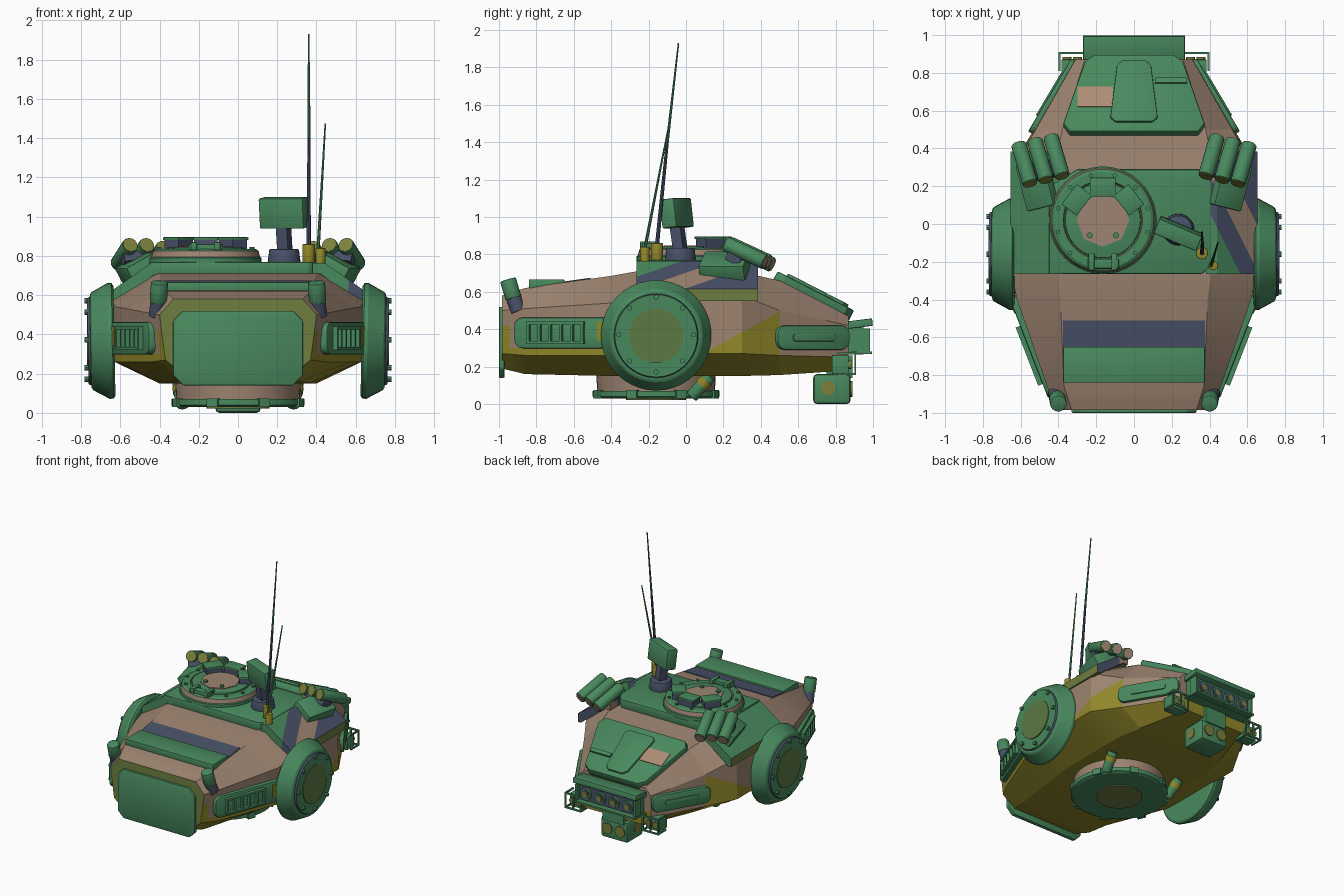
import bpy, bmesh, math
from mathutils import Matrix, Vector, Euler

if "Cube" in bpy.data.objects:
    bpy.data.objects.remove(bpy.data.objects["Cube"])


def material(name, r, g, b):
    m = bpy.data.materials.new(name)
    col = [(c / 255) ** 2.2 for c in (r, g, b)] + [1]
    m.use_nodes = True
    m.diffuse_color = col
    m.node_tree.nodes["Principled BSDF"].inputs["Base Color"].default_value = col
    return m


GREEN = material("green paint", 74, 136, 94)
BROWN = material("brown paint", 156, 131, 112)
NAVY = material("slate paint", 74, 82, 104)
OLIVE = material("olive paint", 144, 135, 46)
MOSS = material("moss paint", 110, 125, 66)
FERN = material("fern paint", 90, 121, 68)
TAN = material("light tan paint", 172, 140, 116)
LENS = material("amber lens", 122, 127, 62)
parts = []


def make(name, bm, mats, mirror=False, rule=None, bevel=0):
    if bevel:
        edges = [e for e in bm.edges if e.calc_face_angle(0) > 0.6]
        bmesh.ops.bevel(bm, geom=edges, offset=bevel, segments=2, affect='EDGES', profile=0.5)
    bmesh.ops.recalc_face_normals(bm, faces=bm.faces[:])
    bm.normal_update()
    if rule:
        for f in bm.faces:
            f.material_index = rule(f.calc_center_median(), f.normal)
    mesh = bpy.data.meshes.new(name)
    bm.to_mesh(mesh)
    bm.free()
    for m in mats if isinstance(mats, list) else [mats]:
        mesh.materials.append(m)
    ob = bpy.data.objects.new(name, mesh)
    bpy.context.collection.objects.link(ob)
    if mirror:
        ob.modifiers.new("Mirror", 'MIRROR').use_mirror_merge = False
    parts.append(ob)


def frame(o, x, n):
    x, n = Vector(x).normalized(), Vector(n).normalized()
    m = Matrix((x, n.cross(x), n)).transposed().to_4x4()
    m.translation = o
    return m


def boxes(name, items, mat, mirror=False, bevel=0, base=Matrix()):
    bm = bmesh.new()
    for loc, size, *rot in items:
        m = base @ Matrix.LocRotScale(Vector(loc), Euler(rot[0] if rot else (0, 0, 0)), Vector(size))
        bmesh.ops.create_cube(bm, size=1, matrix=m)
    make(name, bm, mat, mirror, None, bevel)


def rods(name, items, mat, mirror=False, seg=20, bevel=0):
    bm = bmesh.new()
    for a, b, r, *r2 in items:
        a, b = Vector(a), Vector(b)
        m = Matrix.Translation((a + b) / 2) @ (b - a).to_track_quat('Z', 'Y').to_matrix().to_4x4()
        bmesh.ops.create_cone(bm, cap_ends=True, segments=seg, radius1=r, radius2=r2[0] if r2 else r,
                              depth=(b - a).length, matrix=m)
    make(name, bm, mat, mirror, None, bevel)


def cut(bm, co, no):
    bmesh.ops.bisect_plane(bm, geom=bm.verts[:] + bm.edges[:] + bm.faces[:], plane_co=co, plane_no=no)


def prism(name, pts, z0, z1, mat, base=Matrix(), mirror=False, bevel=0, rule=None, cuts=()):
    bm = bmesh.new()
    f = bm.faces.new([bm.verts.new(base @ Vector((x, y, z0))) for x, y in pts])
    new = bmesh.ops.extrude_face_region(bm, geom=[f])["geom"]
    shift = base.to_3x3() @ Vector((0, 0, z1 - z0))
    bmesh.ops.translate(bm, verts=[v for v in new if isinstance(v, bmesh.types.BMVert)], vec=shift)
    for co, no in cuts:
        cut(bm, co, no)
    make(name, bm, mat, mirror, rule, bevel)


def lathe(name, profile, base, mat, mirror=False, rule=None, n=40):
    bm = bmesh.new()
    vs = [bm.verts.new(base @ Vector((r, 0, h))) for r, h in profile]
    edges = [bm.edges.new(p) for p in zip(vs, vs[1:])]
    bmesh.ops.spin(bm, geom=vs + edges, cent=base.translation, axis=base.col[2].xyz,
                   angle=math.tau, steps=n, use_merge=False)
    bmesh.ops.remove_doubles(bm, verts=bm.verts[:], dist=0.0005)
    make(name, bm, mat, mirror, rule)


def rounded(w, h, r, n=4):
    pts = []
    for q, (sx, sy) in enumerate([(1, 1), (-1, 1), (-1, -1), (1, -1)]):
        for i in range(n + 1):
            a = (q + i / n) * math.pi / 2
            pts.append((sx * (w / 2 - r) + r * math.cos(a), sy * (h / 2 - r) + r * math.sin(a)))
    return pts


def ring(center, radius, count, start=0):
    for i in range(count):
        a = start + math.tau * i / count
        yield a, center[0] + radius * math.cos(a), center[1] + radius * math.sin(a)


# Hull: lofted eight-sided sections, painted by height
sections = [
    (-0.985, (.27, .19), (.37, .27), (.40, .50), (.33, .58)),
    (-0.86, (.31, .16), (.44, .26), (.46, .51), (.37, .62)),
    (-0.4, (.38, .15), (.62, .26), (.62, .54), (.39, .685)),
    (-0.25, (.4, .15), (.65, .27), (.65, .57), (.41, .712)),
    (0.3, (.4, .15), (.65, .27), (.64, .58), (.42, .705)),
    (0.5, (.36, .155), (.53, .26), (.52, .5), (.38, .66)),
    (0.87, (.25, .18), (.31, .25), (.31, .42), (.26, .47))]
bm = bmesh.new()
loops = []
for y, *half in sections:
    outline = half + [(-x, z) for x, z in reversed(half)]
    loops.append([bm.verts.new((x, y, z)) for x, z in outline])
for a, b in zip(loops, loops[1:]):
    for i in range(8):
        bm.faces.new((a[i], a[(i + 1) % 8], b[(i + 1) % 8], b[i]))
bm.faces.new(loops[0])
bm.faces.new(loops[-1])
for axis, places in ((2, (.3, .42)), (1, (-.94, -.5, .13, .5))):
    for p in places:
        unit = Vector([float(k == axis) for k in range(3)])
        cut(bm, unit * p, unit)
cut(bm, (0, 0, .22), (0, -.55, 1))


def hull_paint(c, n):
    if n.y < -0.95:
        return 2
    if .13 < c.y < .5:
        limit = min(.5, .22 + .55 * c.y)
    elif c.y < -.94 or -.5 < c.y < -.4:
        limit = .42
    else:
        limit = .3 if c.y < .4 else .27
    return 1 if c.z < limit else 0


make("hull", bm, [BROWN, OLIVE, MOSS], rule=hull_paint)

# Front plate and front deck panel
prism("front_plate", [(-.28, .14), (.28, .14), (.33, .19), (.33, .47), (.28, .52), (-.28, .52), (-.33, .47), (-.33, .19)],
      -.03, 0, GREEN, frame((0, -1, 0), (1, 0, 0), (0, -1, 0)), bevel=.006)
boxes("front_deck_panel", [((0, -.745, .642), (.75, .19, .05))], GREEN, bevel=.005)
boxes("front_deck_stripe", [((0, -.58, .655), (.75, .14, .02), (.14, 0, 0))], NAVY)

# Front corner stalks
rods("stalk_feet", [((.415, -.895, .495), (.405, -.925, .575), .04)], NAVY, True)
rods("stalk_heads", [((.406, -.922, .565), (.4, -.952, .665), .044)], GREEN, True, bevel=.006)

# Front side vents with ladder grilles
vent = frame((.53, -.645, .38), (.36, .93, 0), (.93, -.36, 0))
prism("side_vents", rounded(.57, .165, .05), -.03, .03, GREEN, vent, True, .008)
bars = [((-.04, s * .052, .04), (.33, .016, .03)) for s in (-1, 1)]
bars += [((-.195 + i * .062, 0, .04), (.014, .1, .025)) for i in range(6)]
boxes("vent_grilles", bars, GREEN, True, base=vent)
boxes("vent_end_patches", [((.22, .01, .031), (.05, .1, .008))], OLIVE, True, base=vent)

# Rear side panels
panel = frame((.422, .67, .355), (-.51, .86, 0), (.86, .51, 0))
prism("rear_side_panels", rounded(.45, .13, .05), -.03, .028, GREEN, panel, True, .008)
prism("rear_side_ribs", rounded(.26, .04, .015), .02, .036, GREEN, panel, True, .003)

# Side drums: flat-faced tapered rims, leaning slightly
drum = frame((0, -.16, .38), (0, 1, 0), (1, 0, -.02))
lathe("side_drums", [(0, .63), (.28, .63), (.295, .64), (.295, .66), (.25, .742), (.238, .75), (.225, .752), (.22, .765), (0, .765)],
      drum, [GREEN, NAVY], True, lambda c, n: int(.754 < c.x and abs(n.x) < .8))
rods("drum_centers", [((.76, -.16, .365), (.77, -.16, .365), .145)], FERN, True, 32)
rods("drum_bolts", [((.755, y, z), (.782, y, z), .014) for a, y, z in ring((-.16, .372), .2, 8)], GREEN, True, 8)

# Roof deck and sloped shoulders
prism("roof_deck", [(-.45, -.265), (.36, -.265), (.41, -.22), (.41, .23), (.35, .29), (-.3, .29), (-.45, .2)],
      .7, .77, GREEN, bevel=.01)
for side, s in (("left", 1), ("right", -1)):
    def camo(c, n):
        if n.z < -0.3 or (c.z < .6 and c.y > 0):
            return 3
        f = c.y + 2 * (c.x - .55)
        if c.x < 0 or f < -.24:
            return 0
        return 1 if f < -.04 or f > .2 else 2
    stripes = [((.55, f, 0), (2, 1, 0)) for f in (-.24, -.04, .2)]
    prism(side + "_shoulder", [(.38, .765), (.44, .765), (.655, .615), (.655, .55), (.63, .55), (.42, .71), (.38, .71)],
          .265 * s, -.385 * s, [GREEN, NAVY, BROWN, MOSS], frame((0, 0, 0), (s, 0, 0), (0, -s, 0)),
          cuts=[((0, .03, 0), (0, 1, 0))] + stripes, rule=camo)

# Smoke launchers
boxes("launcher_boxes", [((.5, .21, .725), (.17, .25, .12), (0, .5, -.25))], GREEN, True, .01)
boxes("launcher_brackets", [((.48, .28, .79), (.22, .08, .05), (-.45, .1, -.25))], NAVY, True)
tubes = [(Vector((x, .235 + k, z)), Vector((x + .06, .44 + k, z - .095)))
         for x, k, z in ((.55, -.02, .855), (.465, 0, .855), (.38, .02, .84))]
rods("launcher_tubes", [(a, b, .041) for a, b in tubes], GREEN, True, bevel=.005)
rods("launcher_front_caps", [(a.lerp(b, -.02), a, .037) for a, b in tubes], LENS, True)
rods("launcher_rear_caps", [(b, b.lerp(a, -.02), .034) for a, b in tubes], BROWN, True)

# Commander cupola
C = (-.165, .02)
lathe("cupola_ring", [(.285, .76), (.285, .79), (.278, .795), (.27, .825), (.255, .835), (.21, .835), (.205, .82), (0, .82)],
      Matrix.Translation((*C, 0)), [GREEN, BROWN], rule=lambda c, n: int(abs(n.z) < .5 and .79 < c.z < .83))
rods("cupola_hatch", [((*C, .81), (*C, .842), .2)], GREEN, seg=40, bevel=.005)
rods("cupola_hatch_center", [((*C, .84), (*C, .847), .14)], BROWN, seg=8)
rods("cupola_bolts", [((x, y, .83), (x, y, .845), .012) for a, x, y in ring(C, .245, 12, .26)], GREEN, seg=8)
scopes = [(a, C[0] + .175 * math.cos(a), C[1] + .175 * math.sin(a)) for a in map(math.radians, (38, 90, 142))]
boxes("periscope_bodies", [((x, y, .86), (.09, .12, .05), (0, 0, a)) for a, x, y in scopes], NAVY)
boxes("periscope_lids", [((x, y, .888), (.1, .135, .014), (0, 0, a)) for a, x, y in scopes], GREEN, bevel=.003)
boxes("cupola_hinge", [((C[0], -.21, .845), (.17, .05, .03)), ((-.225, -.2, .85), (.03, .09, .04)),
                       ((-.105, -.2, .85), (.03, .09, .04))], GREEN, bevel=.004)
rods("hatch_knobs", [((C[0] + d, -.06, .84), (C[0] + d, -.06, .86), .016) for d in (-.07, .07)], GREEN, seg=10)

# Sensor head on a post
rods("sensor_base", [((.235, -.03, .76), (.235, -.03, .835), .085, .075)], NAVY, seg=28, bevel=.006)
boxes("sensor_post", [((.235, -.04, .89), (.06, .06, .14), (.15, 0, -.4))], NAVY)
boxes("sensor_head", [((.235, -.05, 1.02), (.245, .085, .155), (.12, 0, -.4))], GREEN, bevel=.008)

# Whip antennas
rods("antenna_bases", [((.36, -.155, .76), (.36, -.155, .86), .032), ((.42, -.22, .7), (.42, -.22, .84), .025)], OLIVE, bevel=.004)
rods("antenna_lower_rods", [((.36, -.155, .85), (.362, -.1, 1.4), .011, .008)], NAVY, seg=8)
rods("antenna_upper_rods", [((.362, -.1, 1.4), (.36, -.04, 1.93), .008, .004),
                            ((.408, -.22, .83), (.445, -.095, 1.475), .009, .004)], GREEN, seg=8)

# Rear hatch on the sloped back
slope = frame((0, .685, .565), (1, 0, 0), (0, .456, .89))
prism("rear_hatch", [(-.34, -.24), (.34, -.24), (.375, -.19), (.26, .18), (.21, .22), (-.21, .22), (-.26, .18), (-.375, -.19)],
      -.03, .04, GREEN, slope, bevel=.01)
prism("rear_hatch_door", [(-.1, -.185), (.1, -.185), (.125, -.16), (.09, .15), (.06, .18), (-.06, .18), (-.09, .15), (-.125, -.16)],
      .03, .055, GREEN, slope, bevel=.005)
boxes("rear_hatch_patch", [((-.205, -.035, .042), (.19, .12, .006))], TAN, base=slope)
boxes("rear_hatch_handle", [((.195, .06, .045), (.17, .03, .02))], GREEN, base=slope)

# Rear light bar
boxes("light_bar", [((0, .895, .34), (.5, .11, .15)), ((0, .94, .275), (.52, .11, .014)), ((.25, .95, .34), (.014, .07, .13)),
                    ((-.25, .95, .34), (.014, .07, .13))], GREEN)
boxes("light_bar_hood", [((0, .93, .43), (.54, .135, .04), (.12, 0, 0))], GREEN, bevel=.005)
lamps = (-.18, -.06, .06, .18)
boxes("lamp_recess", [((0, .953, .34), (.47, .008, .11))], NAVY)
rods("lamp_housings", [((x, .95, .34), (x, .975, .34), .045) for x in lamps], GREEN)
rods("lamp_rims", [((x, .97, .34), (x, .978, .34), .036) for x in lamps], NAVY)
rods("lamp_lenses", [((x, .975, .34), (x, .982, .34), .022) for x in lamps], LENS)

# Rear corner lights in open guards
boxes("corner_lights", [((.325, .825, .21), (.12, .09, .1))], GREEN, True, .006)
guard = [((.33, .905, z), (.14, .01, .012)) for z in (.16, .27)]
guard += [((x, .905, .215), (.012, .01, .12)) for x in (.265, .33, .395)]
guard += [((x, .86, z), (.01, .1, .012)) for x in (.265, .395) for z in (.16, .27)]
boxes("corner_guards", guard, GREEN, True)
rods("corner_lenses", [((x, .86, .21), (x, .885, .21), .024) for x in (.3, .355)], LENS, True)

# Lower light box
boxes("lower_light_bracket", [((0, .82, .2), (.18, .14, .12))], GREEN)
boxes("lower_light_box", [((0, .78, .08), (.23, .2, .16))], GREEN, bevel=.02)
rods("lower_light_lenses", [((.055, .87, .08), (.055, .89, .08), .042), ((.1, .76, .085), (.12, .76, .085), .038)], LENS, True)

# Turret ring below
below = Matrix.Translation((0, -.16, 0))
lathe("turret_collar", [(.32, .17), (.315, .07), (.34, .07), (.34, .04), (.32, .03), (0, .03)], below, [GREEN, BROWN],
      rule=lambda c, n: int(c.z > .09))
rods("turret_ring_center", [((0, -.16, .022), (0, -.16, .032), .16)], MOSS, seg=32)
boxes("ring_clamps", [((x, y, .052), (.03, .06, .045), (0, 0, a)) for a, x, y in ring((0, -.16), .335, 8, .4)], GREEN)
rods("belly_nozzles", [((.28, .03, .04), (.3, .13, .15), .035)], GREEN, True, bevel=.004)
rods("belly_nozzle_bands", [((.291, .085, .1), (.296, .11, .128), .039)], OLIVE, True)

bpy.ops.object.select_all(action='DESELECT')
for ob in parts:
    ob.select_set(True)
bpy.context.view_layer.objects.active = parts[0]
bpy.ops.object.shade_smooth_by_angle(angle=math.radians(25))
